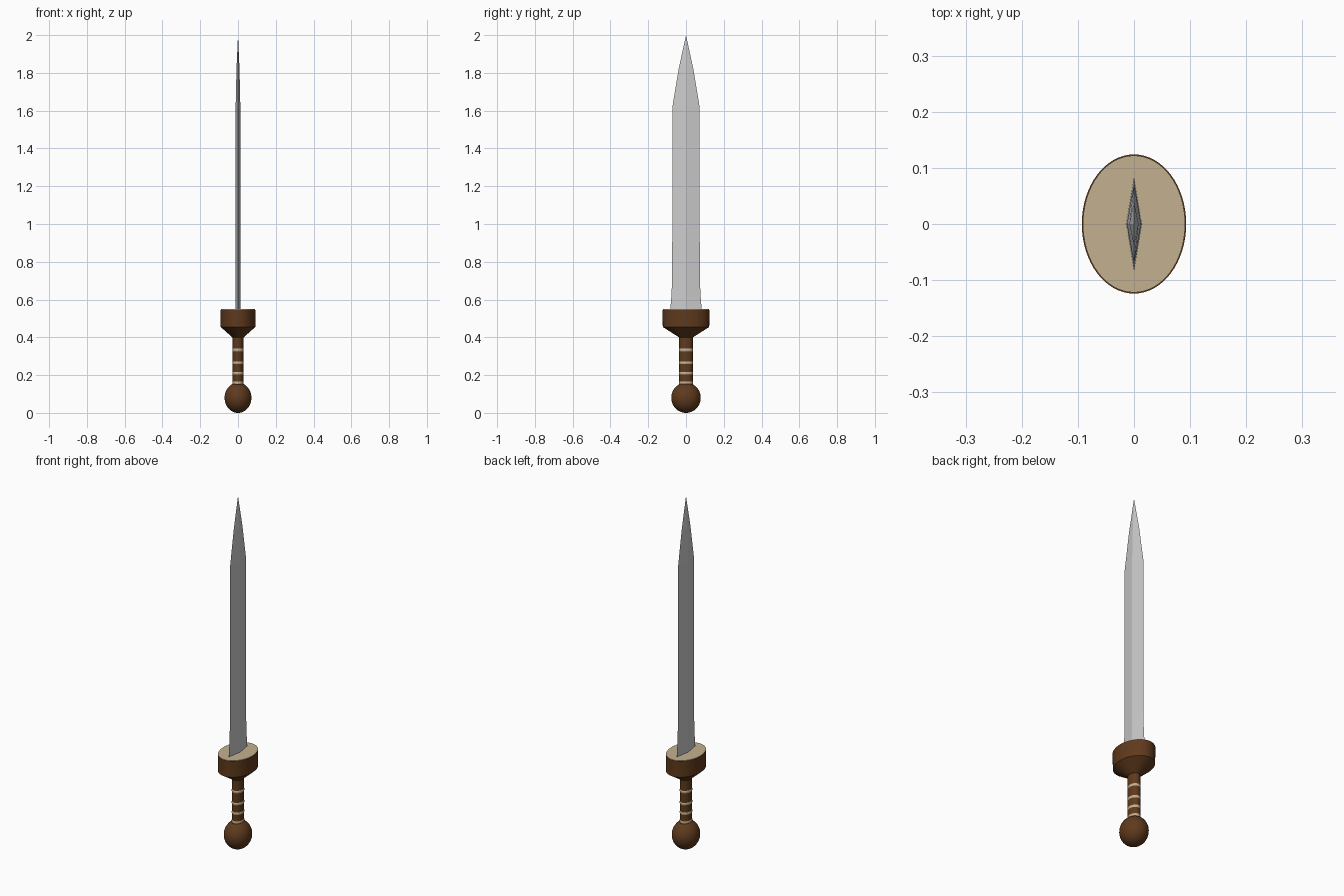
import bpy, bmesh, math

if "Cube" in bpy.data.objects:
    bpy.data.objects.remove(bpy.data.objects["Cube"])


def material(name, rgb):
    m = bpy.data.materials.new(name)
    m.diffuse_color = (*rgb, 1)
    m.use_nodes = True
    m.node_tree.nodes["Principled BSDF"].inputs["Base Color"].default_value = m.diffuse_color
    return m


wood = material("dark_wood", (0.115, 0.042, 0.012))
ivory = material("ivory", (0.55, 0.44, 0.28))


def loft(name, sections, sides, mat=None, smooth=True):
    """Skin stacked elliptical sections (z, half x, half y) and cap both ends."""
    bm = bmesh.new()
    rings = []
    for z, rx, ry in sections:
        rings.append([bm.verts.new((rx * math.cos(2 * math.pi * i / sides),
                                    ry * math.sin(2 * math.pi * i / sides), z))
                      for i in range(sides)])
    for low, high in zip(rings, rings[1:]):
        for i in range(sides):
            j = (i + 1) % sides
            bm.faces.new((low[i], low[j], high[j], high[i]))
    bm.faces.new(rings[0][::-1])
    bm.faces.new(rings[-1])
    bmesh.ops.remove_doubles(bm, verts=bm.verts, dist=1e-5)
    bmesh.ops.recalc_face_normals(bm, faces=bm.faces)
    mesh = bpy.data.meshes.new(name)
    bm.to_mesh(mesh)
    bm.free()
    ob = bpy.data.objects.new(name, mesh)
    bpy.context.collection.objects.link(ob)
    if mat:
        mesh.materials.append(mat)
    if smooth:
        shade(ob)
    return ob


def shade(ob):
    bpy.ops.object.select_all(action='DESELECT')
    ob.select_set(True)
    bpy.context.view_layer.objects.active = ob
    bpy.ops.object.shade_smooth_by_angle(angle=math.radians(30))


# Pommel: slightly flattened ball
bpy.ops.mesh.primitive_uv_sphere_add(segments=40, ring_count=24, radius=1, location=(0, 0, 0.08))
pommel = bpy.context.object
pommel.name = "pommel"
pommel.scale = (0.071, 0.078, 0.08)
pommel.data.materials.append(wood)
shade(pommel)

# Grip and its inlaid bands
loft("grip", [(0.14, 0.028, 0.036), (0.41, 0.028, 0.036)], 40, wood)
for n, z in enumerate((0.16, 0.21, 0.265, 0.333)):
    loft(f"grip_band_{n + 1}", [(z - 0.007, 0.028, 0.036), (z - 0.004, 0.0295, 0.0375),
                                (z + 0.004, 0.0295, 0.0375), (z + 0.007, 0.028, 0.036)], 40, ivory)

# Guard: flared oval block with a pale plate on top
loft("guard", [(0.4, 0.03, 0.037), (0.455, 0.092, 0.123), (0.546, 0.093, 0.124)], 64, wood)
loft("guard_plate", [(0.54, 0.091, 0.122), (0.549, 0.091, 0.122)], 64, ivory)

# Blade: flat-faced diamond section narrowing to a point
loft("blade", [(0.54, 0.014, 0.084), (0.62, 0.0135, 0.077), (0.72, 0.013, 0.073),
               (1.62, 0.0125, 0.072), (1.82, 0.008, 0.039), (2.0, 0, 0)], 4, smooth=False)
